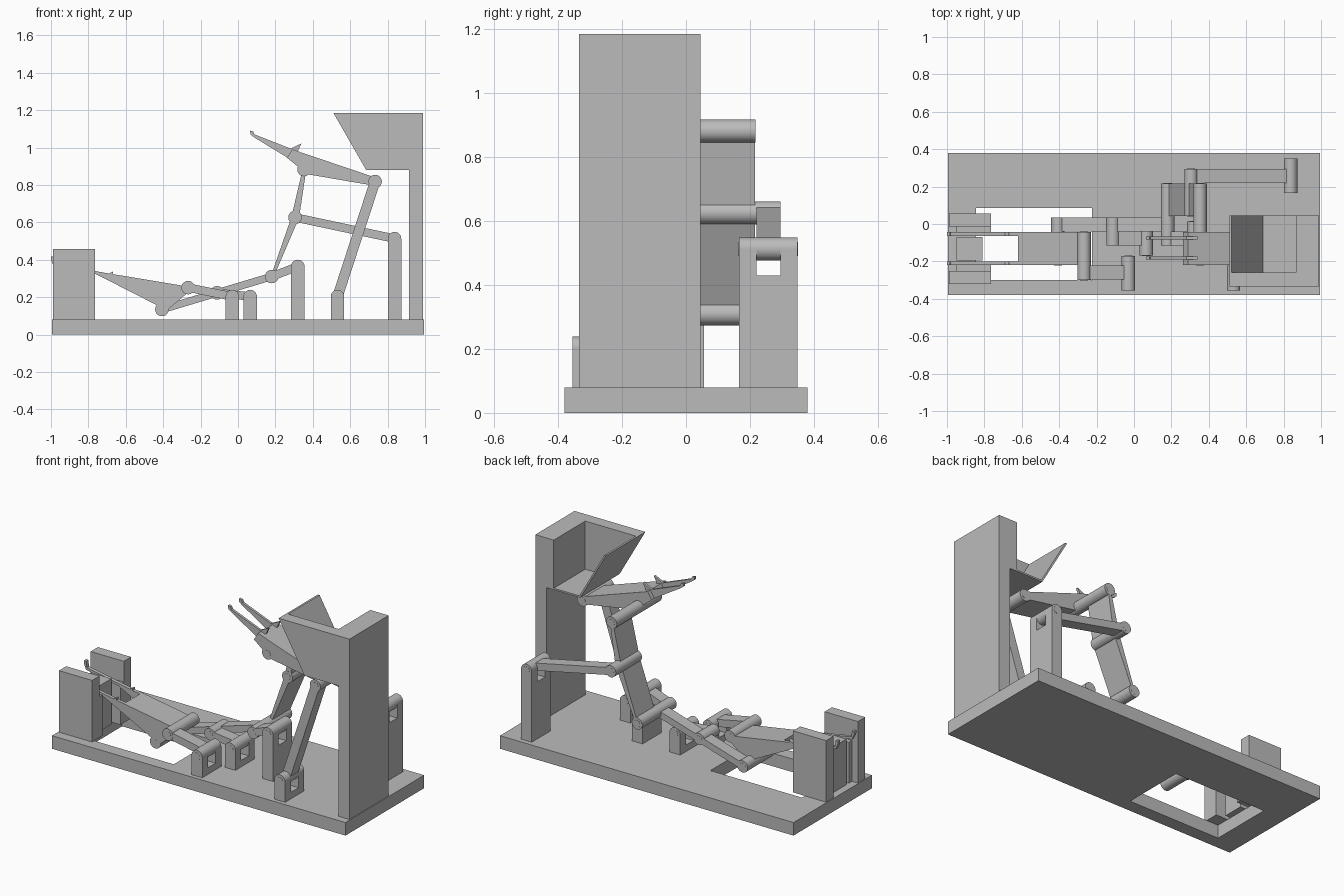
import bpy, bmesh, math
from mathutils import Vector

cube = bpy.data.objects.get("Cube")
if cube:
    bpy.data.objects.remove(cube, do_unlink=True)

grey = bpy.data.materials.new("plain grey")
grey.use_nodes = True
COLOUR = (0.5, 0.5, 0.5, 1)
grey.diffuse_color = COLOUR
grey.node_tree.nodes["Principled BSDF"].inputs["Base Color"].default_value = COLOUR


def prism(name, points, y0, y1):
    """Extrude an x-z outline from y0 to y1."""
    bm = bmesh.new()
    face = bm.faces.new([bm.verts.new((x, y0, z)) for x, z in points])
    ext = bmesh.ops.extrude_face_region(bm, geom=[face])
    moved = [g for g in ext["geom"] if isinstance(g, bmesh.types.BMVert)]
    bmesh.ops.translate(bm, verts=moved, vec=(0, y1 - y0, 0))
    bmesh.ops.recalc_face_normals(bm, faces=bm.faces[:])
    mesh = bpy.data.meshes.new(name)
    bm.to_mesh(mesh)
    bm.free()
    mesh.materials.append(grey)
    obj = bpy.data.objects.new(name, mesh)
    bpy.context.collection.objects.link(obj)
    return obj


def box(name, x0, x1, y0, y1, z0, z1):
    return prism(name, [(x0, z0), (x1, z0), (x1, z1), (x0, z1)], y0, y1)


def cylinder(name, centre, radius, y0, y1, sides=32):
    ring = [(centre[0] + radius * math.cos(math.tau * i / sides),
             centre[1] + radius * math.sin(math.tau * i / sides)) for i in range(sides)]
    obj = prism(name, ring, y0, y1)
    for poly in obj.data.polygons:
        poly.use_smooth = sides > 8 and len(poly.vertices) == 4
    return obj


def joint(name, centre, y0, y1):
    """Round sleeve with a faceted pin showing at both ends."""
    cylinder(name + "_sleeve", centre, R, y0, y1)
    cylinder(name + "_pin", centre, 0.022, y0 - 0.001, y1 + 0.001, 8)


def bar(name, a, b, y0, y1, width=0.05):
    a, b = Vector(a), Vector(b)
    side = (b - a).normalized().orthogonal() * width / 2
    prism(name, [a + side, b + side, b - side, a - side], y0, y1)


def bracket(name, centre, y_mid):
    """Post with a slot in its top where a bar swings on a pin."""
    x, z = centre
    floor = z - 0.083
    box(name + "_post", x - R, x + R, y_mid - 0.092, y_mid + 0.092, BASE_TOP, floor)
    for side in (-1, 1):
        y0, y1 = sorted((y_mid + side * 0.0375, y_mid + side * 0.092))
        box(name + "_cheek", x - R, x + R, y0, y1, floor, z)
    joint(name, centre, y_mid - 0.092, y_mid + 0.092)


R = 0.036
BASE_TOP = 0.08

# Joint centres in x, z
A, B, C = (-0.407, 0.134), (-0.267, 0.251), (-0.112, 0.223)
D, E, F = (-0.03, 0.203), (0.065, 0.203), (0.18, 0.31)
G, H, I = (0.32, 0.364), (0.305, 0.626), (0.353, 0.882)
J, K, L = (0.733, 0.818), (0.532, 0.203), (0.837, 0.513)

# Base plate with a rectangular opening
box("base_right", -0.225, 0.995, -0.38, 0.38, 0, BASE_TOP)
box("base_left", -0.995, -0.845, -0.38, 0.38, 0, BASE_TOP)
box("base_front", -0.845, -0.225, -0.38, -0.30, 0, BASE_TOP)
box("base_back", -0.845, -0.225, 0.085, 0.38, 0, BASE_TOP)

# Slotted rest for the lower fork
for y0, y1 in ((-0.32, -0.25), (-0.013, 0.057)):
    box("rest_wall", -0.99, -0.765, y0, y1, BASE_TOP, 0.457)
for y0, y1 in ((-0.25, -0.22), (-0.045, -0.013)):
    box("rest_rib", -0.95, -0.765, y0, y1, BASE_TOP, 0.33)
box("rest_centre", -0.95, -0.81, -0.195, -0.07, BASE_TOP, 0.36)

# Column and open-backed hopper
box("column", 0.915, 0.99, -0.335, 0.045, BASE_TOP, 1.185)
box("hopper_side", 0.865, 0.915, -0.335, 0.045, 0.88, 1.185)
prism("hopper_front", [(0.685, 0.88), (0.915, 0.88), (0.915, 1.185), (0.51, 1.185)],
      -0.335, -0.26)
prism("hopper_floor_and_chute", [(0.685, 0.88), (0.865, 0.88), (0.865, 0.89),
      (0.691, 0.89), (0.522, 1.185), (0.51, 1.185)], -0.26, 0.045)

# Brackets standing on the base
for name, centre, y_mid in (("lower_front", D, -0.2625), ("lower_middle", E, -0.0775),
                            ("rocker", G, -0.0775), ("upper_front", K, -0.2625),
                            ("back", L, 0.2575)):
    bracket(name + "_bracket", centre, y_mid)

# Free joints
for name, centre, y0, y1 in (("lower_fork_heel", A, -0.22, 0.035),
                             ("lower_fork_top", B, -0.30, -0.042),
                             ("lever_middle", C, -0.115, 0.035),
                             ("lever_end", F, -0.115, 0.217),
                             ("plate_middle", H, 0.042, 0.295),
                             ("plate_top", I, -0.22, 0.217),
                             ("upper_fork_heel", J, -0.30, -0.042)):
    joint(name + "_joint", centre, y0, y1)

# Linkage bars
bar("main_lever", A, F, -0.04, 0.035, 0.04)
bar("lower_front_bar", B, D, -0.298, -0.222, 0.045)
bar("lower_middle_bar", C, E, -0.115, -0.04, 0.045)
bar("rocker_bar", F, G, -0.115, -0.04, 0.045)
bar("upper_front_bar", J, K, -0.298, -0.222, 0.055)
bar("back_bar", H, L, 0.22, 0.295, 0.045)

# Tapered swing plate
prism("swing_plate", [(F[0] - 0.005, F[1]), (F[0] + 0.012, F[1]), (H[0] + 0.022, H[1]),
      (I[0] + 0.012, I[1]), (I[0] - 0.008, I[1]), (H[0] - 0.02, H[1])], 0.043, 0.216)

# Lower fork: solid wedge and two hooked prongs
prism("lower_fork_body", [(-0.62, 0.315), (-0.26, 0.255), (-0.267, 0.225),
      (-0.39, 0.12), (-0.43, 0.155), (-0.62, 0.252)], -0.22, -0.042)
for y0, y1 in ((-0.22, -0.2), (-0.064, -0.042)):
    prism("lower_fork_prong", [(-0.62, 0.315), (-0.62, 0.252), (-0.765, 0.325), (-0.985, 0.365),
          (-1.0, 0.4), (-1.0, 0.418), (-0.985, 0.418), (-0.98, 0.38), (-0.69, 0.326),
          (-0.668, 0.338), (-0.67, 0.323)], y0, y1)

# Upper fork: solid wedge and two hooked prongs with spurs
prism("upper_fork_body", [(0.29, 0.99), (0.733, 0.84), (0.733, 0.795),
      (0.353, 0.86), (0.33, 0.89), (0.262, 0.945)], -0.22, -0.042)
for y0, y1 in ((-0.19, -0.175), (-0.083, -0.068)):
    prism("upper_fork_prong", [(0.065, 1.09), (0.082, 1.086), (0.088, 1.07), (0.30, 0.987),
          (0.36, 0.95), (0.33, 0.90), (0.262, 0.947), (0.085, 1.055), (0.066, 1.07)], y0, y1)
    prism("upper_fork_spur", [(0.262, 0.985), (0.34, 1.022), (0.315, 0.97)], y0, y1)
